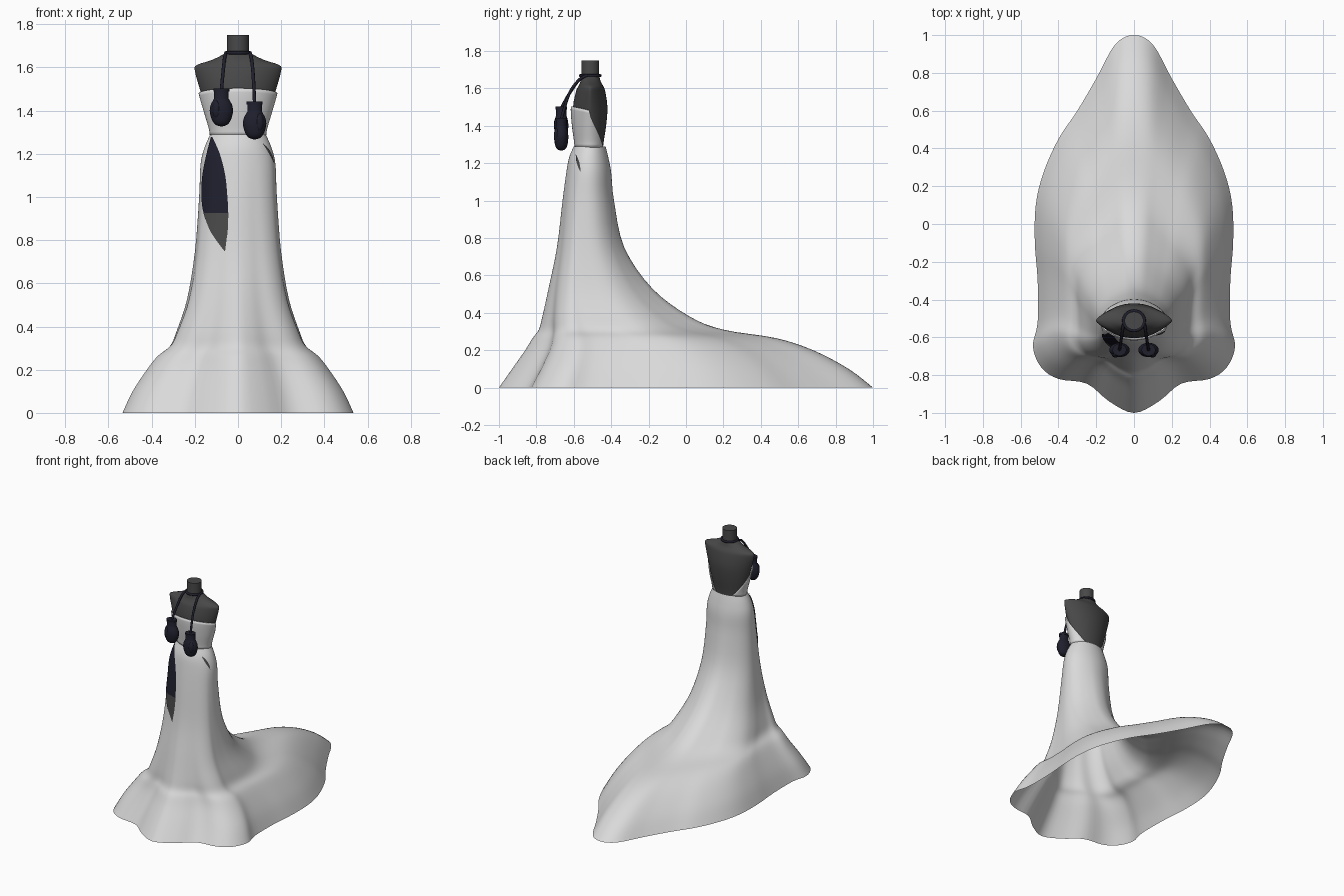
import bpy, bmesh, math
from mathutils import Vector
from mathutils.bvhtree import BVHTree

if "Cube" in bpy.data.objects:
    bpy.data.objects.remove(bpy.data.objects["Cube"])


def material(name, rgb):
    m = bpy.data.materials.new(name)
    m.diffuse_color = (*rgb, 1)
    m.use_nodes = True
    m.node_tree.nodes["Principled BSDF"].inputs["Base Color"].default_value = m.diffuse_color
    return m


WHITE = material("ivory fabric", (0.70, 0.70, 0.70))
GREY = material("charcoal form", (0.065, 0.065, 0.065))
NAVY = material("dark navy leather", (0.014, 0.014, 0.027))


def spline(pts, sub, closed=False):
    """Catmull-Rom interpolation of tuples of any length."""
    n, out = len(pts), []
    for i in range(n if closed else n - 1):
        ids = [i - 1, i, i + 1, i + 2]
        ids = [j % n if closed else min(max(j, 0), n - 1) for j in ids]
        p0, p1, p2, p3 = (pts[j] for j in ids)
        for s in range(sub):
            t = s / sub
            out.append(tuple(
                0.5 * (2 * b + (c - a) * t + (2 * a - 5 * b + 4 * c - d) * t * t
                       + (3 * b - a - 3 * c + d) * t ** 3)
                for a, b, c, d in zip(p0, p1, p2, p3)))
    if not closed:
        out.append(tuple(pts[-1]))
    return out


def loft(name, rings, mats, closed=True, caps=False, angle=50, rule=None):
    """Skin a stack of point rows."""
    bm = bmesh.new()
    rows = [[bm.verts.new(p) for p in r] for r in rings]
    n = len(rows[0])
    for a, b in zip(rows, rows[1:]):
        for i in range(n if closed else n - 1):
            j = (i + 1) % n
            bm.faces.new((a[i], a[j], b[j], b[i]))
    if caps:
        bm.faces.new(rows[0])
        bm.faces.new(rows[-1])
    bmesh.ops.recalc_face_normals(bm, faces=bm.faces)
    if rule:
        for f in bm.faces:
            f.material_index = rule(f.calc_center_median())
    me = bpy.data.meshes.new(name)
    bm.to_mesh(me)
    bm.free()
    ob = bpy.data.objects.new(name, me)
    bpy.context.collection.objects.link(ob)
    for m in mats:
        me.materials.append(m)
    bpy.ops.object.select_all(action='DESELECT')
    ob.select_set(True)
    bpy.context.view_layer.objects.active = ob
    bpy.ops.object.shade_smooth_by_angle(angle=math.radians(angle))
    return ob


# Skirt: hem outline (back to front) blended into an oval waist
half = [(0, 1), (.1, .95), (.2, .77), (.3, .6), (.4, .45), (.48, .27), (.52, .1), (.525, -.1),
        (.51, -.3), (.51, -.52), (.535, -.65), (.49, -.76), (.4, -.82), (.25, -.845),
        (.13, -.94), (0, -1)]
hem = spline(half + [(-x, y) for x, y in half[-2:0:-1]], 4, True)
# height, half width, front y, back y, share of hem shape
levels = [(1.29, .128, -.600, -.430, 0), (1.23, .155, -.625, -.415, .03),
          (1.15, .174, -.640, -.400, .08), (1.00, .181, -.660, -.385, .18),
          (.75, .201, -.690, -.330, .32), (.53, .238, -.735, -.180, .52),
          (.38, .288, -.768, .020, .70), (.31, .320, -.787, .200, .82),
          (.265, .375, -.820, .480, .90), (.20, .425, -.860, .680, .95),
          (.10, .488, -.930, .870, 1), (0, .535, -1.0, 1.0, 1)]
rings = []
for z, w, yf, yb, k in spline(levels, 4):
    cy, ry, ring = (yf + yb) / 2, (yb - yf) / 2, []
    for i, (hx, hy) in enumerate(hem):
        a = math.pi / 2 - 2 * math.pi * i / len(hem)
        ring.append((w * ((1 - k) * math.cos(a) + k * hx / .535),
                     cy + ry * ((1 - k) * math.sin(a) + k * hy), z))
    rings.append(ring)
skirt = loft("skirt_with_train", rings, [WHITE])

# Slit panels laid onto the skirt
bm = bmesh.new()
bm.from_mesh(skirt.data)
tree = BVHTree.FromBMesh(bm)
bm.free()


def on_skirt(start, direction):
    d = Vector(direction)
    hit, nor, _, _ = tree.ray_cast(Vector(start), d)
    if hit is None:
        hit, nor, _, _ = tree.find_nearest(Vector(start) + d)
    if nor.dot(d) > 0:
        nor = -nor
    return hit + nor * .005


leaf = [(1.275, -.122, -.116), (1.2, -.142, -.083), (1.1, -.161, -.058), (1.0, -.165, -.048),
        (.925, -.156, -.044), (.85, -.130, -.046), (.80, -.100, -.052), (.75, -.062, -.058)]
rows = []
for z, l, r in spline(leaf, 4):
    rows.append([on_skirt((l + (r - l) * c / 8, -2, z), (0, 1, 0)) for c in range(9)])
loft("front_slit", rows, [NAVY, GREY], closed=False, rule=lambda c: int(c.z < .925))

rows = []
for i in range(9):
    t = i / 8
    y, w = -.585 + .022 * t, .001 + .006 * math.sin(math.pi * t)
    rows.append([on_skirt((2, y + s * w, 1.245 - .09 * t), (-1, 0, 0)) for s in (-1, 0, 1)])
loft("side_slit", rows, [GREY], closed=False)

# Dress form torso: height, half width, front y, back y, side pointedness
torso = [(1.24, .122, -.585, -.445, 1.0), (1.30, .120, -.585, -.442, 1.0),
         (1.40, .148, -.598, -.427, 1.15), (1.50, .177, -.604, -.420, 1.3),
         (1.585, .200, -.588, -.432, 1.4), (1.612, .190, -.575, -.442, 1.3),
         (1.635, .120, -.565, -.455, 1.1), (1.67, .050, -.560, -.465, 1.0)]


def section(level, a, grow=0.0):
    z, w, yf, yb, e = level
    cy, s = -.512, math.sin(a)
    d = (yb - cy if s > 0 else cy - yf) + grow
    return ((w + grow) * math.cos(a), cy + math.copysign(d * abs(s) ** e, s), z)


loft("torso_form", [[section(lv, 2 * math.pi * i / 48) for i in range(48)]
                    for lv in spline(torso, 3)], [GREY], caps=True)


def circle(cx, cy, z, rx, ry, n=24):
    return [(cx + rx * math.cos(2 * math.pi * i / n), cy + ry * math.sin(2 * math.pi * i / n), z)
            for i in range(n)]


loft("neck", [circle(0, -.512, z, .05, .048, 32) for z in (1.64, 1.75)], [GREY], caps=True)

# Strapless bodice: wraps further round towards the waist
dense = spline(torso, 8)
rows = []
for i in range(13):
    t = i / 12
    span = math.radians(152 - 68 * t ** .8)
    row = []
    for j in range(41):
        u = j / 20 - 1
        z = 1.285 + t * (.197 + .022 * math.cos(u * math.pi / 2))
        level = min(dense, key=lambda lv: abs(lv[0] - z))
        lo = max((lv for lv in dense if lv[0] <= z), key=lambda lv: lv[0])
        hi = min((lv for lv in dense if lv[0] > z), key=lambda lv: lv[0])
        f = (z - lo[0]) / (hi[0] - lo[0])
        level = tuple(p + (q - p) * f for p, q in zip(lo, hi))
        row.append(section(level, -math.pi / 2 + u * span, .009))
    rows.append(row)
bodice = loft("bodice", rows, [WHITE], closed=False)
mod = bodice.modifiers.new("cloth thickness", 'SOLIDIFY')
mod.thickness = .006
mod.offset = 0


def cord(name, pts, cyclic=False):
    cu = bpy.data.curves.new(name, 'CURVE')
    cu.dimensions = '3D'
    cu.bevel_depth, cu.bevel_resolution = .008, 2
    sp = cu.splines.new('POLY')
    sp.points.add(len(pts) - 1)
    for p, co in zip(sp.points, pts):
        p.co = (*co, 1)
    sp.use_cyclic_u = cyclic
    cu.materials.append(NAVY)
    ob = bpy.data.objects.new(name, cu)
    bpy.context.collection.objects.link(ob)


# Hanging gloves: height from cuff top, width and depth radii
glove = [(0, .034, .028), (-.045, .034, .028), (-.055, .040, .031), (-.075, .050, .036),
         (-.100, .054, .038), (-.125, .050, .036), (-.150, .040, .031), (-.166, .026, .020),
         (-.173, .004, .004)]
for side, label, top in ((-1, "left", 1.50), (1, "right", 1.44)):
    cx, cy = side * .077, -.667
    body = glove[:1] + spline(glove[1:], 3)
    loft(label + "_glove", [circle(cx, cy, top + z, rx, ry) for z, rx, ry in body],
         [NAVY], caps=True)
    # thumb
    tz = top - .095
    loft(label + "_glove_thumb",
         [circle(cx + side * .022, cy - .022, tz + .042 * math.cos(v),
                 .020 * math.sin(v), .018 * math.sin(v), 16)
          for v in [.05 + (math.pi - .1) * i / 10 for i in range(11)]], [NAVY], caps=True)
    # cuff band
    loft(label + "_glove_cuff", [circle(cx, cy, top + z, r, r * .85)
                                 for z, r in ((.002, .037), (-.012, .037))], [NAVY], caps=True)
    cord(label + "_glove_cord",
         spline([(side * .056, -.53, 1.668), (side * .062, -.572, 1.645),
                 (side * .070, -.625, 1.57), (cx, cy, top - .005)], 6))

cord("neck_cord", circle(0, -.512, 1.668, .055, .053, 32), True)
